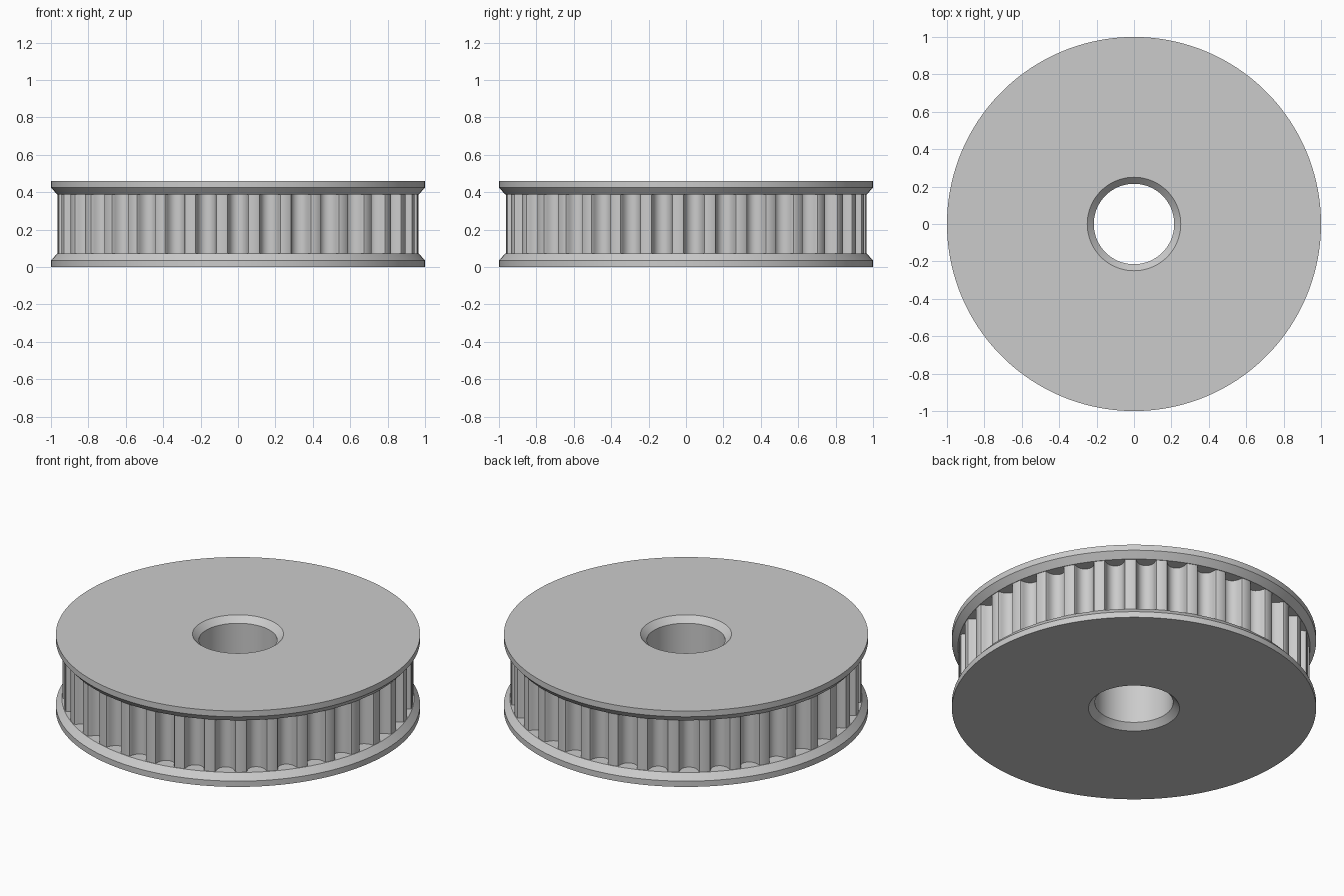
import bpy, bmesh, math

TEETH = 35
SEGMENTS = 140
HEIGHT, RIM, CONE = 0.46, 0.035, 0.072      # overall height, flange edge, flange inner face
LAND_R, CONE_R, BORE_R = 0.964, 0.967, 0.215

if "Cube" in bpy.data.objects:
    bpy.data.objects.remove(bpy.data.objects["Cube"], do_unlink=True)

grey = bpy.data.materials.new("machined grey")
grey.use_nodes = True
colour = (0.6, 0.6, 0.6, 1)
grey.diffuse_color = colour
grey.node_tree.nodes["Principled BSDF"].inputs["Base Color"].default_value = colour


def finish(bm, name, angle):
    mesh = bpy.data.meshes.new(name)
    bm.to_mesh(mesh)
    bm.free()
    mesh.materials.append(grey)
    obj = bpy.data.objects.new(name, mesh)
    bpy.context.collection.objects.link(obj)
    bpy.ops.object.select_all(action="DESELECT")
    obj.select_set(True)
    bpy.context.view_layer.objects.active = obj
    bpy.ops.object.shade_smooth_by_angle(angle=math.radians(angle))
    return obj


# Flanges and chamfered bore: half the section, mirrored about mid height, then revolved
lower = [(BORE_R, RIM), (0.25, 0), (1, 0), (1, RIM), (CONE_R, CONE), (0.89, CONE)]
upper = [(r, HEIGHT - z) for r, z in reversed(lower)]
bm = bmesh.new()
verts = [bm.verts.new((r, 0, z)) for r, z in upper + lower]
edges = [bm.edges.new(pair) for pair in zip(verts, verts[1:])]
bmesh.ops.spin(bm, geom=verts + edges, cent=(0, 0, 0), axis=(0, 0, 1),
               angle=math.tau, steps=SEGMENTS, use_duplicate=False)
bmesh.ops.remove_doubles(bm, verts=bm.verts, dist=0.0001)
# The section runs inward, out along the bore and back, so faces must point away from it
bmesh.ops.recalc_face_normals(bm, faces=bm.faces)
bm.faces.ensure_lookup_table()
top = max(bm.faces, key=lambda f: f.calc_center_median().z)
if top.normal.z < 0:
    bmesh.ops.reverse_faces(bm, faces=bm.faces)
finish(bm, "flanges_and_bore", 25)

# Toothed rim: rounded groove section (half width, depth) repeated around the wheel
half_groove = [(0.064, 0), (0.0565, 0.0033), (0.053, 0.0116), (0.051, 0.021),
               (0.0485, 0.0304), (0.045, 0.039), (0.040, 0.0478), (0.032, 0.0564),
               (0.022, 0.0627), (0.011, 0.0665), (0, 0.0677)]
groove = [(-w, d) for w, d in half_groove] + half_groove[-2::-1]
bm = bmesh.new()
ring = []
for i in range(TEETH):
    turn = -math.pi / 2 + math.tau * i / TEETH
    for w, d in groove:
        a, r = turn + w / LAND_R, LAND_R - d
        ring.append(bm.verts.new((r * math.cos(a), r * math.sin(a), CONE)))
    # middle of the land keeps the outer diameter round
    a = turn + math.pi / TEETH
    ring.append(bm.verts.new((LAND_R * math.cos(a), LAND_R * math.sin(a), CONE)))
loop = [bm.edges.new((v, ring[(i + 1) % len(ring)])) for i, v in enumerate(ring)]
wall = bmesh.ops.extrude_edge_only(bm, edges=loop)["geom"]
bmesh.ops.translate(bm, vec=(0, 0, HEIGHT - 2 * CONE),
                    verts=[g for g in wall if isinstance(g, bmesh.types.BMVert)])
bm.normal_update()
bm.faces.ensure_lookup_table()
face = max(bm.faces, key=lambda f: f.calc_center_median().xy.length)
if face.normal.xy.dot(face.calc_center_median().xy) < 0:
    bmesh.ops.reverse_faces(bm, faces=bm.faces)
finish(bm, "toothed_rim", 35)
